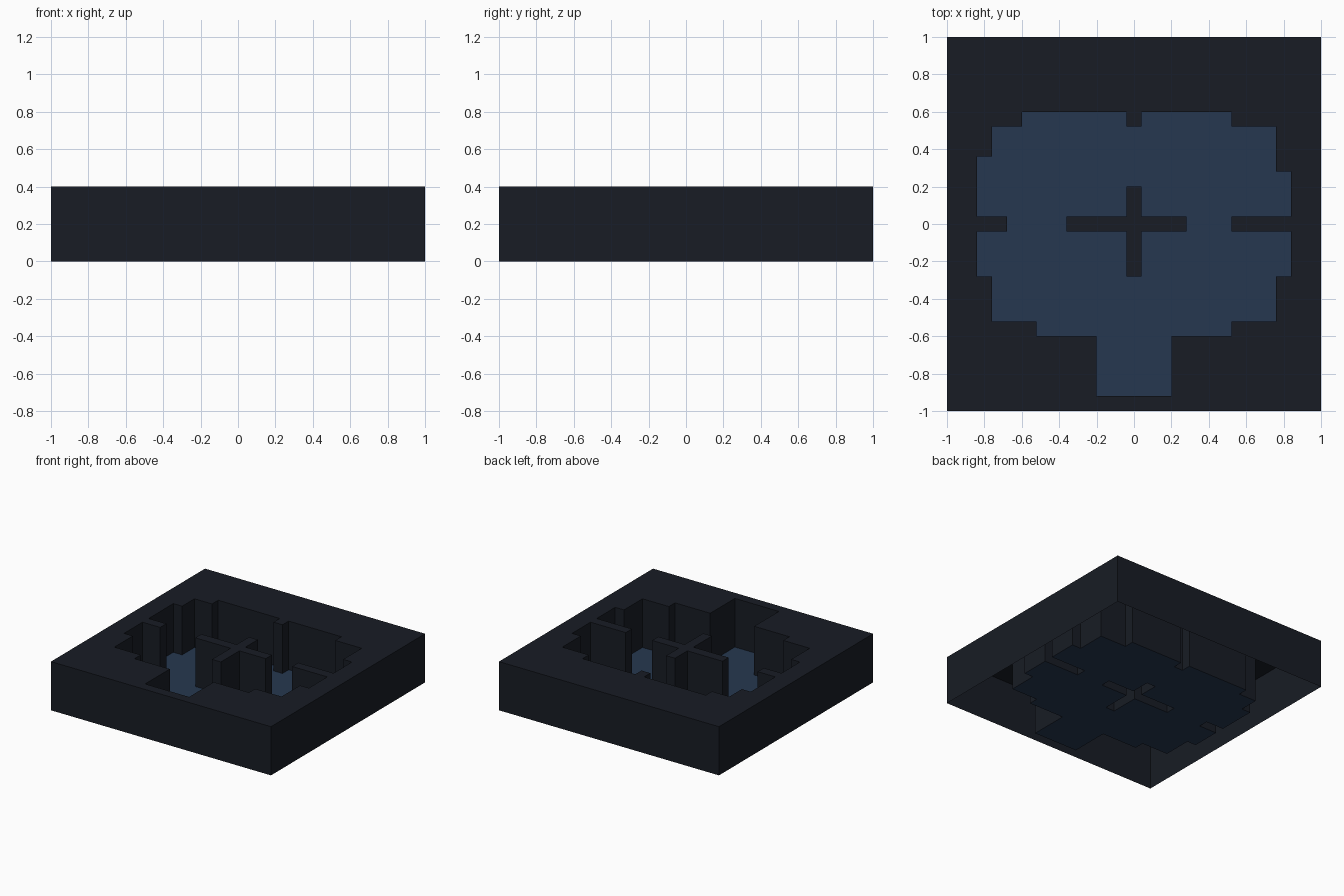
import bpy, bmesh

if "Cube" in bpy.data.objects:
    bpy.data.objects.remove(bpy.data.objects["Cube"])

N, C, H = 25, 0.08, 0.4          # cells per side, cell size, wall height

# Room outline as bands: (y low, y high, x left, x right)
BANDS = [
    (0.52, 0.60, -0.60, 0.52),
    (0.36, 0.52, -0.76, 0.76),
    (0.28, 0.36, -0.84, 0.76),
    (0.04, 0.28, -0.84, 0.84),
    (-0.04, 0.04, -0.68, 0.52),
    (-0.28, -0.04, -0.84, 0.84),
    (-0.52, -0.28, -0.76, 0.76),
    (-0.60, -0.52, -0.52, 0.52),
    (-0.92, -0.60, -0.20, 0.20),
]
# Rock inside the room: cross-shaped pillar and the notch in the back wall
PILLARS = [
    (-0.04, 0.04, -0.36, 0.28),
    (-0.28, 0.20, -0.04, 0.04),
    (0.52, 0.60, -0.04, 0.04),
]


def inside(x, y, rects):
    return any(y0 < y < y1 and x0 < x < x1 for y0, y1, x0, x1 in rects)


def is_floor(x, y):
    return inside(x, y, BANDS) and not inside(x, y, PILLARS)


def material(name, color):
    m = bpy.data.materials.new(name)
    m.diffuse_color = (*color, 1)
    m.use_nodes = True
    m.node_tree.nodes["Principled BSDF"].inputs["Base Color"].default_value = m.diffuse_color
    return m


def cell_sheet(name, z, keep, mat, skirt=0.0):
    """Flat sheet of the kept grid cells, with its borders dropped by skirt."""
    bm = bmesh.new()
    bmesh.ops.create_grid(bm, x_segments=N, y_segments=N, size=N * C / 2)
    drop = [f for f in bm.faces
            if not keep(f.calc_center_median().x, f.calc_center_median().y)]
    bmesh.ops.delete(bm, geom=drop, context='FACES')
    bmesh.ops.translate(bm, verts=bm.verts, vec=(0, 0, z))
    if skirt:
        rim = [e for e in bm.edges if e.is_boundary]
        new = bmesh.ops.extrude_edge_only(bm, edges=rim)["geom"]
        bmesh.ops.translate(bm, vec=(0, 0, -skirt),
                            verts=[g for g in new if isinstance(g, bmesh.types.BMVert)])
        bmesh.ops.recalc_face_normals(bm, faces=bm.faces)
    me = bpy.data.meshes.new(name)
    bm.to_mesh(me)
    bm.free()
    me.materials.append(mat)
    ob = bpy.data.objects.new(name, me)
    bpy.context.collection.objects.link(ob)
    return ob


# Rock shell: top surface, room walls and outer sides, open underneath
cell_sheet("rock_walls", H, lambda x, y: not is_floor(x, y),
           material("dark_rock", (0.009, 0.0116, 0.018)), skirt=H)

# Room floor
cell_sheet("room_floor", 0.0, is_floor, material("blue_floor", (0.019, 0.039, 0.08)))
